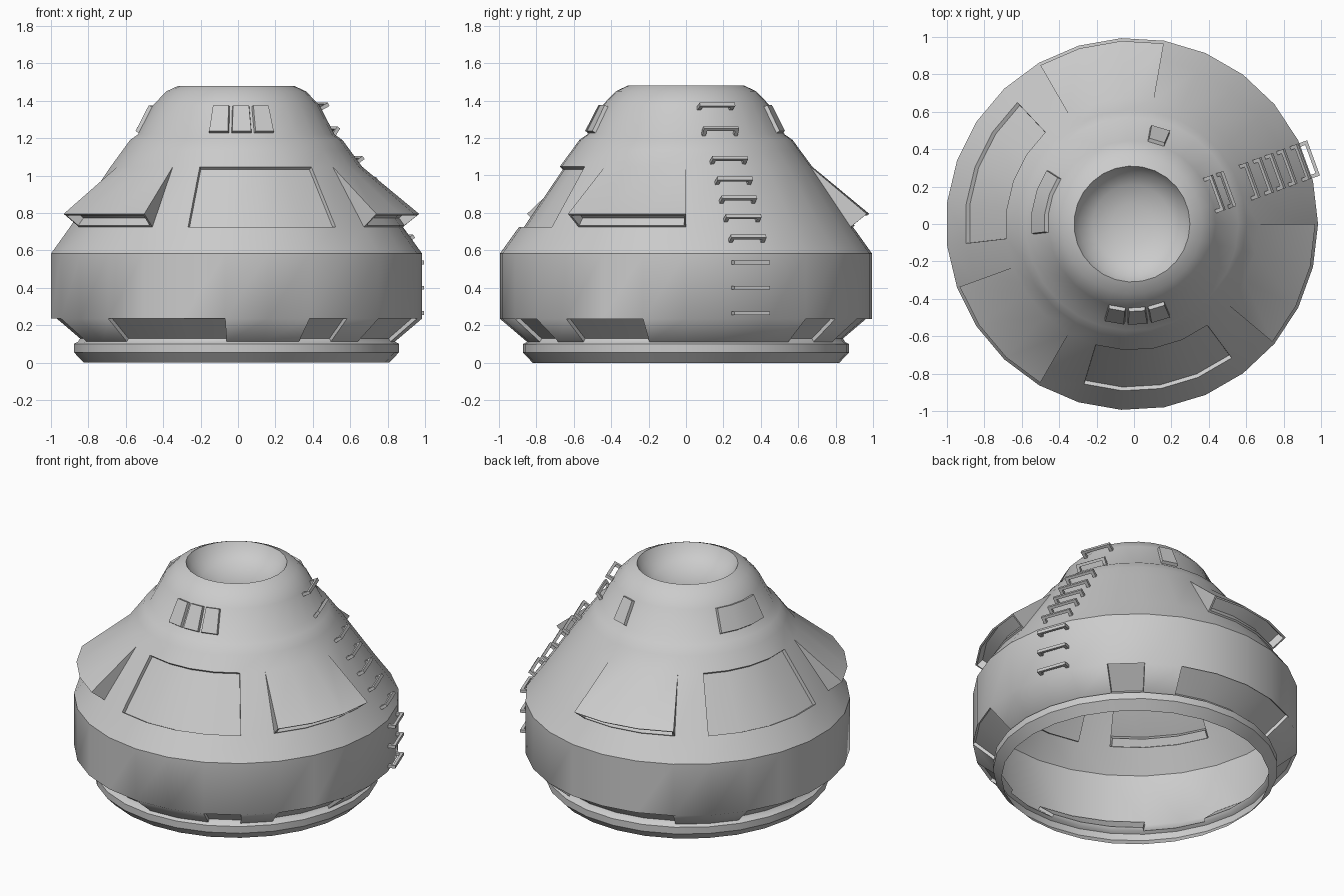
import bpy, bmesh
from math import radians, cos, sin, pi
from mathutils import Vector, Matrix

if "Cube" in bpy.data.objects:
    bpy.data.objects.remove(bpy.data.objects["Cube"])

N = 27            # sides of the lathed hull; all features align with them
CX = -0.011       # hull axis, so that hull plus ladder is centred
# (radius, height) from bottom rim up to the mouth, then down into the bowl
PROFILE = [(.82, 0), (.872, .055), (.872, .10), (.85, .112), (.995, .235),
           (.995, .583), (.893, .725), (.675, 1.047), (.61, 1.135),
           (.57, 1.19), (.527, 1.22), (.447, 1.375), (.375, 1.45),
           (.31, 1.48), (.28, 1.425), (.21, 1.375), (.11, 1.345)]
SLOT_ROW, PANEL_ROW, WINDOW_ROW = 3, 6, 10


def pt(k, r, z):
    a = 2 * pi * k / N
    return Vector((CX + r * cos(a), r * sin(a), z))


bm = bmesh.new()

# lathed shell
rings = [[bm.verts.new(pt(k, r, z)) for k in range(N)] for r, z in PROFILE]
cell = {}
for i in range(len(rings) - 1):
    for k in range(N):
        n = (k + 1) % N
        cell[i, k] = bm.faces.new((rings[i][k], rings[i][n],
                                   rings[i + 1][n], rings[i + 1][k]))
tip = bm.verts.new((CX, 0, 1.335))
for k in range(N):
    bm.faces.new((rings[-1][k], rings[-1][(k + 1) % N], tip))
bm.normal_update()


def region(row, k0, k1):
    return [cell[row, k % N] for k in range(k0, k1)]


def inset(faces, depth, frame=0.0):
    """Optional flat frame, then a wall of the given depth."""
    if frame:
        bmesh.ops.inset_region(bm, faces=faces, thickness=frame, depth=0,
                               use_even_offset=True, use_boundary=True)
        bm.normal_update()
    bmesh.ops.inset_region(bm, faces=faces, thickness=.003, depth=depth,
                           use_even_offset=True, use_boundary=True)
    bm.normal_update()


# pop-out scoops, three around the cone
for k0 in (-3, 6, -12):
    bmesh.ops.delete(bm, geom=region(PANEL_ROW, k0, k0 + 3), context='FACES_ONLY')
    ks = range(k0, k0 + 4)
    low = [rings[PANEL_ROW][k % N] for k in ks]
    top = [rings[PANEL_ROW + 1][k % N] for k in ks]
    lip = [bm.verts.new(pt(k, .98, .795)) for k in ks]
    mouth = []
    for j in range(3):
        bm.faces.new((lip[j], lip[j + 1], top[j + 1], top[j]))
        mouth.append(bm.faces.new((low[j], low[j + 1], lip[j + 1], lip[j])))
    bm.faces.new((low[0], lip[0], top[0]))
    bm.faces.new((low[3], top[3], lip[3]))
    bm.normal_update()
    inset(mouth, -.05, .012)

# recessed hatch panels on the cone
for k0, k1 in ((-8, -4), (10, 14)):
    inset(region(PANEL_ROW, k0, k1), -.022)

# recessed slots round the lower chamfer
for k0, k1 in ((5, 9), (11, 15), (-10, -7), (-5, -4), (-3, -1), (3, 4)):
    inset(region(SLOT_ROW, k0, k1), -.02)

# raised windows round the neck
for k0, k1 in ((-8, -7), (-7, -6), (-6, -5), (11, 14), (5, 6)):
    inset(region(WINDOW_ROW, k0, k1), .02, .007)

# smooth shading with creases, soft along the lower shoulder
for f in bm.faces:
    f.smooth = True
for e in bm.edges:
    if len(e.link_faces) == 2:
        a = e.calc_face_angle(0)
        shoulder = all(abs(v.co.z - .235) < .001 for v in e.verts)
        e.smooth = a < radians(60 if shoulder else 33)

mesh = bpy.data.meshes.new("capsule_hull")
bm.to_mesh(mesh)
bm.free()
bpy.context.collection.objects.link(bpy.data.objects.new("capsule_hull", mesh))


# ladder rungs: a bar on two posts, standing off along the surface normal
def box(bm, centre, axes, size):
    rot = Matrix(axes).transposed().to_4x4()
    m = Matrix.Translation(centre) @ rot @ Matrix.Diagonal((*size, 1))
    bmesh.ops.create_cube(bm, size=1, matrix=m)


def surface(z):
    for (r0, z0), (r1, z1) in zip(PROFILE[:13], PROFILE[1:14]):
        if z0 <= z <= z1:
            t = (z - z0) / (z1 - z0)
            return r0 + t * (r1 - r0), Vector((z1 - z0, r0 - r1)).normalized()


ANG = 2 * pi * 1.5 / N
out, side = Vector((cos(ANG), sin(ANG), 0)), Vector((-sin(ANG), cos(ANG), 0))
bm = bmesh.new()
for z in (1.36, 1.22, 1.07, .96, .86, .76, .65, .535, .40, .265):
    r, (nr, nz) = surface(z)
    normal = out * nr + Vector((0, 0, nz))
    axes = (normal, side, normal.cross(side))
    base = Vector((CX, 0, z)) + out * r * cos(pi / N)
    box(bm, base + normal * .036, axes, (.018, .2, .02))
    for s in (-1, 1):
        box(bm, base + normal * .014 + side * s * .09, axes, (.04, .02, .02))
mesh = bpy.data.meshes.new("ladder_rungs")
bm.to_mesh(mesh)
bm.free()
bpy.context.collection.objects.link(bpy.data.objects.new("ladder_rungs", mesh))
